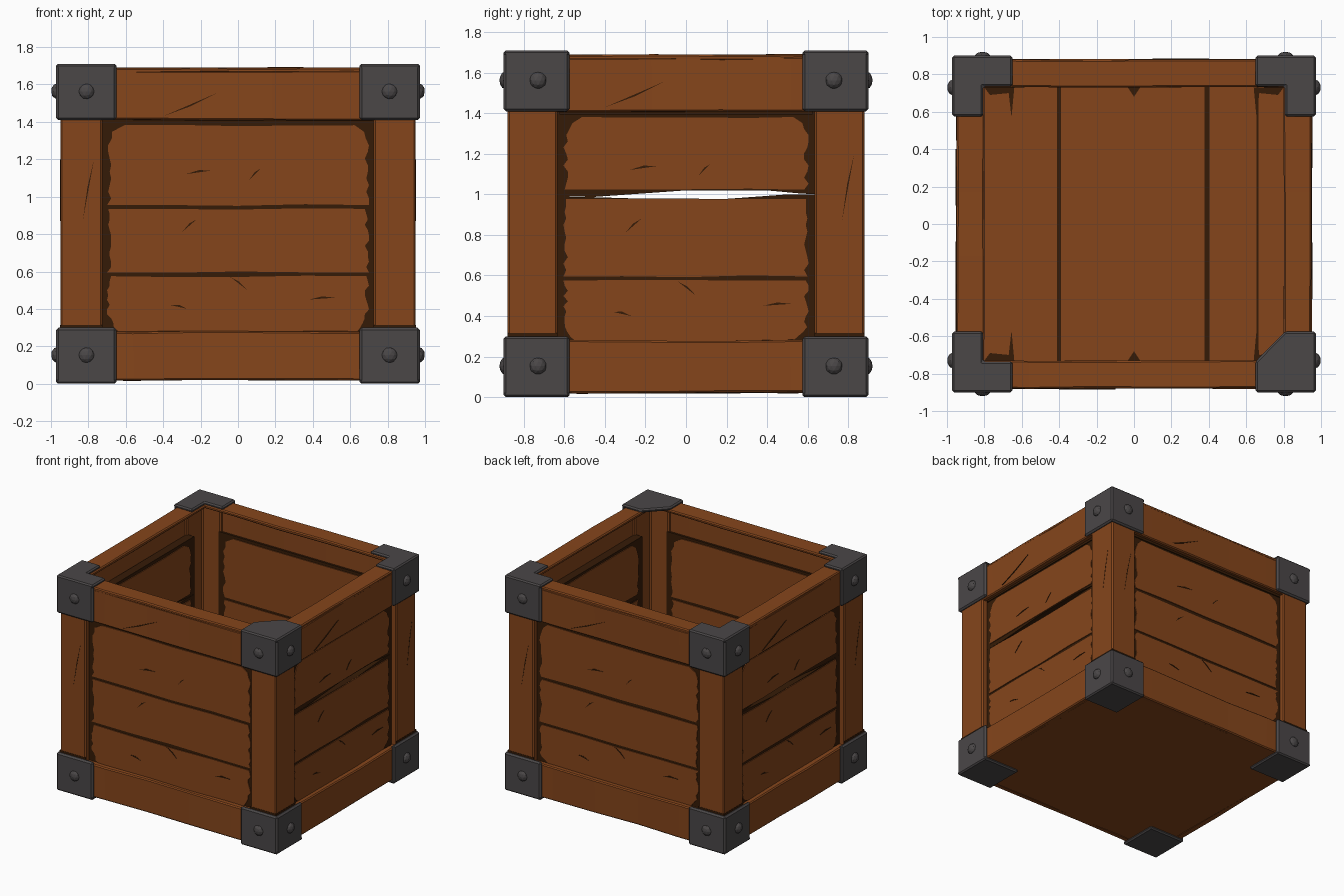
import bpy, bmesh, math, random
from mathutils import Matrix, Vector

random.seed(4)
cube = bpy.data.objects.get("Cube")
if cube:
    bpy.data.objects.remove(cube, do_unlink=True)


def material(name, colour):
    m = bpy.data.materials.new(name)
    m.use_nodes = True
    m.diffuse_color = (*colour, 1)
    m.node_tree.nodes["Principled BSDF"].inputs["Base Color"].default_value = (*colour, 1)
    return m


WOOD = material("brown wood", (0.235, 0.06, 0.011))
DARK = material("dark wood edge", (0.036, 0.011, 0.002))
METAL = material("grey metal", (0.069, 0.063, 0.064))


def finish(name, bm, mat, matrix=Matrix(), bevel=0):
    bmesh.ops.recalc_face_normals(bm, faces=bm.faces)
    mesh = bpy.data.meshes.new(name)
    bm.to_mesh(mesh)
    bm.free()
    mesh.transform(matrix)
    if matrix.determinant() < 0:
        mesh.flip_normals()
    mesh.materials.append(mat)
    ob = bpy.data.objects.new(name, mesh)
    bpy.context.collection.objects.link(ob)
    if bevel:
        mod = ob.modifiers.new("worn edges", "BEVEL")
        mod.width = bevel
        mod.segments = 1
        mod.limit_method = "ANGLE"
    return ob


def beam(name, lo, hi, mat=WOOD, matrix=Matrix(), bevel=0.008, wobble=0.0):
    """Box between two corners, cut along its longest axis and slightly warped."""
    lo, hi = Vector(lo), Vector(hi)
    size = hi - lo
    bm = bmesh.new()
    bmesh.ops.create_cube(bm, size=1)
    bmesh.ops.transform(bm, matrix=Matrix.Translation((lo + hi) / 2) @ Matrix.Diagonal((*size, 1)), verts=bm.verts)
    if wobble:
        axis = max(range(3), key=lambda i: size[i])
        for step in range(1, 5):
            point = lo.copy()
            point[axis] += size[axis] * step / 5
            normal = Vector([float(i == axis) for i in range(3)])
            bmesh.ops.bisect_plane(bm, geom=bm.verts[:] + bm.edges[:] + bm.faces[:],
                                   plane_co=point, plane_no=normal)
        for v in bm.verts:
            v.co += Vector([random.uniform(-wobble, wobble) for _ in range(3)])
    return finish(name, bm, mat, matrix, bevel)


def prism(name, outline, lo, hi, mat, matrix=Matrix(), upright=False, bevel=0):
    """Extruded outline; an upright one lies in the x-z plane, with depth along y."""
    bm = bmesh.new()
    verts = [bm.verts.new((a, lo, b) if upright else (a, b, lo)) for a, b in outline]
    face = bm.faces.new(verts)
    grown = bmesh.ops.extrude_face_region(bm, geom=[face])["geom"]
    move = (0, hi - lo, 0) if upright else (0, 0, hi - lo)
    bmesh.ops.translate(bm, vec=move, verts=[g for g in grown if isinstance(g, bmesh.types.BMVert)])
    return finish(name, bm, mat, matrix, bevel)


def worn_outline(half, low, high, round_top, round_low):
    """Board face with nibbled ends and optionally rounded corners."""
    points = []
    n = 12
    for side in (1, -1):
        for i in range(n + 1):
            t = i / n if side > 0 else 1 - i / n
            z = low + (high - low) * t
            inset = random.choice((0.02, 0.026, 0.034, 0.042))
            if round_top:
                inset += 0.07 * max(0, 1 - (high - z) / 0.09) ** 2
            if round_low:
                inset += 0.07 * max(0, 1 - (z - low) / 0.09) ** 2
            points.append((side * (half - inset), z))
        if side > 0:
            points += [(half * u, high + random.uniform(-0.006, 0.004)) for u in (0.5, 0, -0.5)]
    points += [(half * u, low + random.uniform(-0.004, 0.006)) for u in (-0.5, 0, 0.5)]
    return points


def corner_angle(x0, y0, x1, y1, thick):
    """L-shaped outline of two thin walls meeting at the outer corner (x1, y1)."""
    return [(x0, y1), (x0, y1 - thick), (x1 - thick, y1 - thick), (x1 - thick, y0), (x1, y0), (x1, y1)]


# Four hollow walls: each is built facing front, then turned about z
SIDES = ("front", "right", "back", "left")
for k, side in enumerate(SIDES):
    turn = Matrix.Rotation(k * math.pi / 2, 4, "Z")
    wide = k % 2 == 0
    outer = 0.88 if wide else 0.95
    half = 0.72 if wide else 0.625
    reach = 0.93 if wide else 0.86
    seams = (0.26, 0.585, 0.945 if wide else 1.0, 1.46)

    # Rails: a thin outer face, with a broad cap along the rim
    beam(side + "_top_rail", (-reach, -outer, 1.41), (reach, 0.04 - outer, 1.675), matrix=turn, wobble=0.004)
    beam(side + "_rim_cap", (-reach, 0.001 - outer, 1.66), (reach, 0.15 - outer, 1.69), matrix=turn, wobble=0.003)
    beam(side + "_bottom_rail", (-reach, -outer, 0.02), (reach, 0.05 - outer, 0.28), matrix=turn, wobble=0.005)

    # Recessed boards with worn faces on both sides; the split walls are thicker
    front = 0.045 - outer
    back = front + (0.016 if wide else 0.065)
    end = half + 0.025
    for i in range(3):
        low, high = seams[i], seams[i + 1]
        core = [(-end, low), (end, low), (end, high), (-end, high)]
        if not wide and i == 1:
            core = [(-end, low), (end, low), (end, high), (0.5, high), (0.2, high - 0.022),
                    (-0.25, high - 0.02), (-0.45, high - 0.014), (-end, high - 0.01)]
        if not wide and i == 2:
            core = [(-end, low - 0.01), (-0.45, low - 0.012), (0, low + 0.02), (0.4, low + 0.02),
                    (0.56, low + 0.005), (end, low), (end, high), (-end, high)]
        # keep the split in line on opposite walls
        if k == 3:
            core = [(-u, z) for u, z in core]
        prism(f"{side}_board_{i}", core, front, back, DARK, turn, upright=True)
        split = 0 if wide else 0.013
        a = low + 0.01 + (split if i == 2 else 0)
        b = high - 0.01 - (split if i == 1 else 0)
        for where, y, trim in (("outer", front - 0.006, 0.068), ("inner", back, 0.012)):
            face = worn_outline(half, a, b - (trim if i == 2 else 0), i == 2, i == 0)
            prism(f"{side}_board_{i}_{where}_face", face, y, y + 0.006, WOOD, turn, upright=True)

    # Thin dark cracks in the boards, rails and posts
    cracks = [(-0.3, 0.81, 0.08, 0.07), (0.06, 1.09, 0.06, 0.06), (-0.28, 1.12, 0.14, 0.02),
              (-0.36, 0.42, 0.09, -0.02), (0.38, 0.45, 0.14, 0.01), (0.05, 0.5, -0.09, 0.07)]
    for i, (u, z, du, dz) in enumerate(cracks):
        tri = [(u, z), (u + du, z + dz), (u + du * 0.5, z + dz * 0.5 + 0.012)]
        prism(f"{side}_crack_{i}", tri, front - 0.009, front - 0.002, DARK, turn, upright=True)
    grain = [(-0.4, 1.43), (-0.1, 1.56), (-0.25, 1.485)]
    prism(side + "_rail_crack", grain, -outer - 0.004, -outer + 0.004, DARK, turn, upright=True)
    post_u = -0.8 if wide else 0.8
    split_mark = [(post_u - 0.03, 0.87), (post_u + 0.03, 1.2), (post_u - 0.005, 1.05)]
    prism(side + "_post_crack", split_mark, -outer - 0.001, -outer + 0.004, DARK, turn, upright=True)

    # Dark wear under the top rail
    beam(side + "_upper_edge", (-half, front - 0.008, 1.395), (half, front, 1.42), DARK, turn, bevel=0)

# Floor of planks with dark seams
beam("floor", (-0.92, -0.85, 0.02), (0.92, 0.85, 0.06), bevel=0)
for i, (x, w) in enumerate(((-0.4, 0.022), (0.39, 0.026), (0.66, 0.012))):
    beam(f"floor_seam_{i}", (x - w / 2, -0.85, 0.058), (x + w / 2, 0.85, 0.064), DARK, bevel=0)
for i, y in enumerate((-1, 1)):
    notch = [(-0.04, y * 0.74), (0.04, y * 0.74), (0, y * 0.68)]
    prism(f"floor_middle_wear_{i}", notch, 0.058, 0.065, DARK)

# Corner posts, brackets and bolts, mirrored from the back corner at +x
for sx, xname in ((-1, "minus_x"), (1, "plus_x")):
    for sy, yname in ((-1, "front"), (1, "back")):
        corner = f"{yname}_{xname}"
        flip = Matrix.Diagonal((sx, sy, 1, 1))

        post = corner_angle(0.725, 0.635, 0.95, 0.88, 0.06)
        prism(corner + "_post", post, 0.05, 1.65, WOOD, flip, bevel=0.01)

        # Dark worn patches on the floor corner and at the foot of the post
        wear = [(0.655, 0.57), (0.67, 0.7), (0.77, 0.69), (0.8, 0.73), (0.64, 0.73)]
        prism(corner + "_floor_wear", wear, 0.058, 0.065, DARK, flip)
        foot = corner_angle(0.725, 0.635, 0.952, 0.882, 0.006)
        prism(corner + "_post_foot_wear", foot, 0.29, 0.315, DARK, flip)

        # Brackets: two thin walls and a plate closing the outer end
        walls = corner_angle(0.65, 0.575, 0.972, 0.9, 0.03)
        rim = corner_angle(0.65, 0.575, 0.972, 0.9, 0.165)
        if sx > 0 and sy < 0:
            # one rim plate is bent across its inner corner
            rim.pop(2)
        square = [(0.65, 0.575), (0.972, 0.575), (0.972, 0.9), (0.65, 0.9)]
        for level, low, high, plate, at in (("bottom", 0, 0.3, square, 0), ("top", 1.41, 1.71, rim, 1.682)):
            prism(f"{corner}_{level}_bracket", walls, low, high, METAL, flip, bevel=0.012)
            prism(f"{corner}_{level}_bracket_plate", plate, at, at + 0.028, METAL, flip, bevel=0.01)

            z = (low + high) / 2 + 0.003
            for facing, spot, squash in (("side", (0.965, 0.73, z), (0.8, 1, 1)),
                                         ("face", (0.81, 0.893, z), (1, 0.65, 1))):
                bm = bmesh.new()
                bmesh.ops.create_icosphere(bm, subdivisions=2, radius=0.043)
                place = Matrix.Translation(spot) @ Matrix.Diagonal((*squash, 1))
                bmesh.ops.transform(bm, matrix=place, verts=bm.verts)
                finish(f"{corner}_{level}_{facing}_bolt", bm, METAL, flip)
